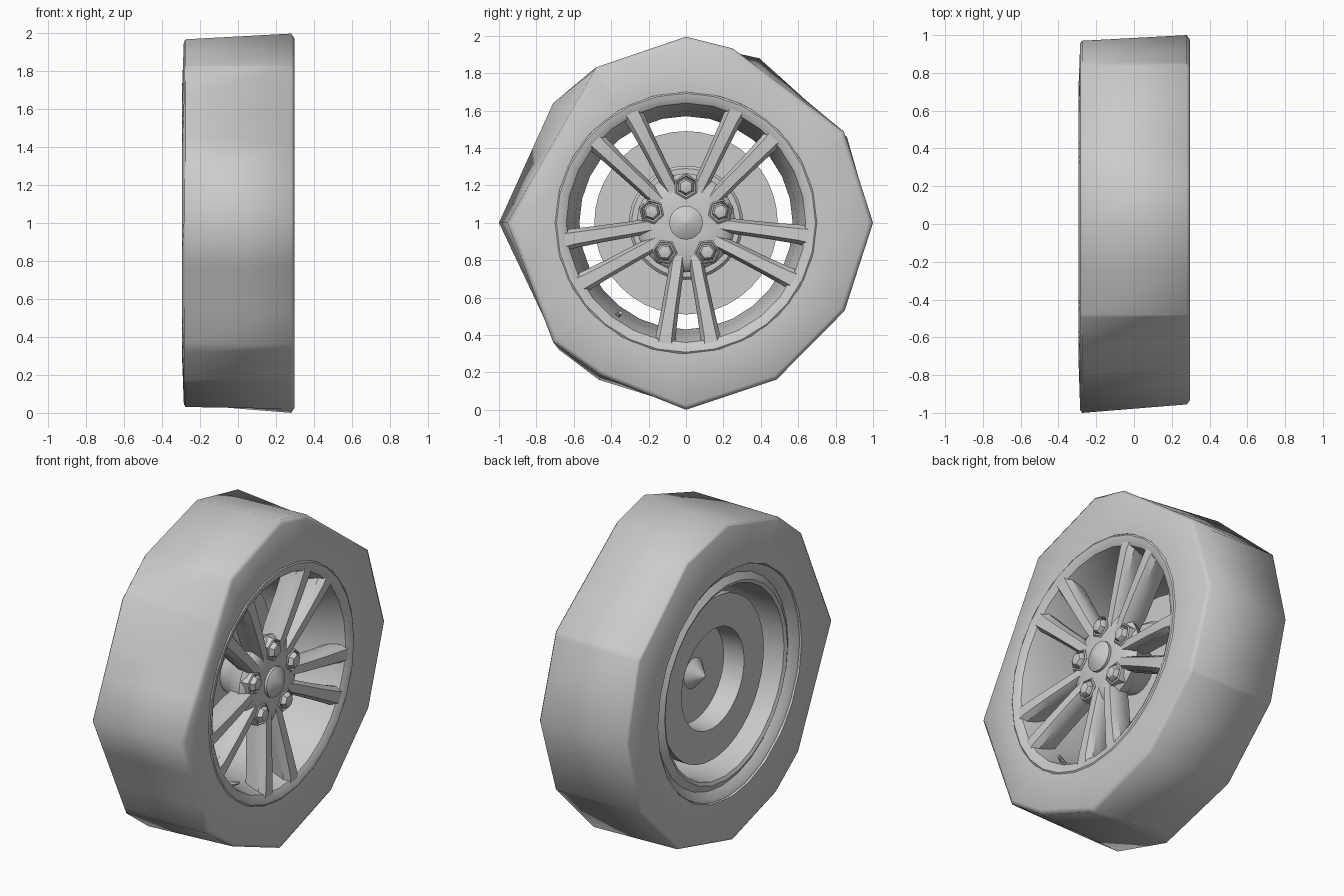
import bpy, bmesh
from math import sin, cos, radians, pi

if "Cube" in bpy.data.objects:
    bpy.data.objects.remove(bpy.data.objects["Cube"])

CZ = 1.0  # axle height


def loft(name, rings, caps=False, angle=40):
    """Skin a list of equal-length closed rings of points."""
    bm = bmesh.new()
    rows = [[bm.verts.new(p) for p in ring] for ring in rings]
    n = len(rows[0])
    for a, b in zip(rows, rows[1:]):
        for i in range(n):
            j = (i + 1) % n
            bm.faces.new((a[i], a[j], b[j], b[i]))
    if caps:
        bm.faces.new(rows[0])
        bm.faces.new(rows[-1])
    bmesh.ops.recalc_face_normals(bm, faces=bm.faces)
    me = bpy.data.meshes.new(name)
    bm.to_mesh(me)
    bm.free()
    ob = bpy.data.objects.new(name, me)
    bpy.context.collection.objects.link(ob)
    bpy.ops.object.select_all(action='DESELECT')
    ob.select_set(True)
    bpy.context.view_layer.objects.active = ob
    bpy.ops.object.shade_smooth_by_angle(angle=radians(angle))
    return ob


def circle(x, r, n=24, cy=0, cz=CZ, turn=0):
    return [(x, cy + r * cos(2 * pi * i / n + turn), cz + r * sin(2 * pi * i / n + turn))
            for i in range(n)]


def lathe(name, profile, n=24, caps=False, angle=40, **kw):
    return loft(name, [circle(x, r, n, **kw) for x, r in profile], caps, angle)


# Tyre: uneven polygon outlines (degrees: radius) on the outer and inner shoulders
OUTER = {0: 1.0, 30: .975, 75: .965, 90: .995, 120: .96, 180: .955, 222: .955,
         241: .935, 270: 1.0, 300: .968, 331: .97}
INNER = {0: .97, 28: .975, 66: .963, 90: .965, 121: .958, 138: .956, 180: 1.0, 225: .96,
         241: .96, 267: .97, 300: .955, 331: .965}
ANGLES = sorted(set(OUTER) | set(INNER) | set(range(0, 360, 15)))


def chord(poly, a):
    """Radius of the straight-sided polygon at angle a."""
    if a in poly:
        return poly[a]
    keys = sorted(poly) + [360]
    k = max(i for i, v in enumerate(keys) if v < a)
    a0, a1 = keys[k], keys[k + 1]
    r0, r1 = poly[a0], poly[a1 % 360]
    s = lambda d: sin(radians(d))
    return r0 * r1 * s(a1 - a0) / (r0 * s(a - a0) + r1 * s(a1 - a))


def tyre_ring(x, f):
    return [(x, f(a) * cos(radians(a)), CZ + f(a) * sin(radians(a))) for a in ANGLES]


loft("tyre", [
    tyre_ring(.25, lambda a: .685),
    tyre_ring(.29, lambda a: .70),
    tyre_ring(.297, lambda a: chord(OUTER, a) * .975),
    tyre_ring(.28, lambda a: chord(OUTER, a)),
    tyre_ring(-.275, lambda a: chord(INNER, a)),
    tyre_ring(-.285, lambda a: chord(INNER, a) * .985),
    tyre_ring(-.295, lambda a: .69),
    tyre_ring(-.25, lambda a: .675)], angle=60)

# Rim: rounded front lip, barrel, grooved rear lip
lathe("rim", [(.25, .70), (.285, .706), (.295, .692), (.29, .665), (.275, .64), (.24, .628),
              (.17, .61), (.08, .595), (-.17, .57), (-.26, .57), (-.27, .59),
              (-.245, .63), (-.28, .67), (-.285, .685), (-.25, .69)], n=28)

# Brake disc with a hat that is open to the rear
lathe("brake_disc", [(-.03, .03), (-.03, .29), (-.045, .305), (-.12, .305), (-.12, .49),
                     (-.18, .49), (-.18, .30), (-.05, .29), (-.05, .09), (-.13, .004)], n=40)

# Hub carrying the spokes
lathe("hub", [(-.03, .13), (.06, .17), (.13, .24), (.19, .265), (.215, .25), (.235, .20),
              (.24, .10)], n=20, caps=True)


# Spokes: five pairs, each spreading towards the rim
def spoke(name, centre, side):
    c, s = cos(radians(centre)), sin(radians(centre))
    rings = []
    for r, off, w, front, depth in ((.17, .045, .040, .235, .12), (.28, .062, .042, .25, .14),
                                    (.45, .092, .046, .27, .14), (.60, .118, .053, .285, .14),
                                    (.655, .126, .060, .285, .14)):
        section = ((-.6, 0), (.6, 0), (1, -.035), (.85, -depth * .7),
                   (.5, -depth), (-.5, -depth), (-.85, -depth * .7), (-1, -.035))
        rings.append([(front + dx, r * c - (side * off + u * w) * s,
                       CZ + r * s + (side * off + u * w) * c) for u, dx in section])
    loft(name, rings, caps=True, angle=35)


for k in range(5):
    for side in (-1, 1):
        spoke(f"spoke_{k + 1}_{'a' if side < 0 else 'b'}", 55 + 72 * k, side)

# Wheel bolts in raised hexagonal seats
for k in range(5):
    a = radians(90 + 72 * k)
    at = dict(cy=.193 * cos(a), cz=CZ + .193 * sin(a))
    lathe(f"bolt_seat_{k + 1}", [(.19, .07), (.24, .068), (.246, .06), (.225, .052)],
          n=6, turn=a, **at)
    lathe(f"bolt_{k + 1}", [(.20, .047), (.25, .047), (.265, .035), (.27, .012)],
          n=6, caps=True, turn=a, **at)

# Pointed centre cap
lathe("centre_cap", [(.22, .09), (.255, .09), (.262, .08), (.295, .004)],
      n=20, caps=True, angle=30)

# Valve stem leaning out of the barrel
loft("valve_stem", [circle(x, r, 8, cy=y, cz=z) for x, r, y, z in
                    ((.16, .016, -.38, .49), (.20, .015, -.365, .505), (.25, .010, -.35, .52))],
     caps=True)
